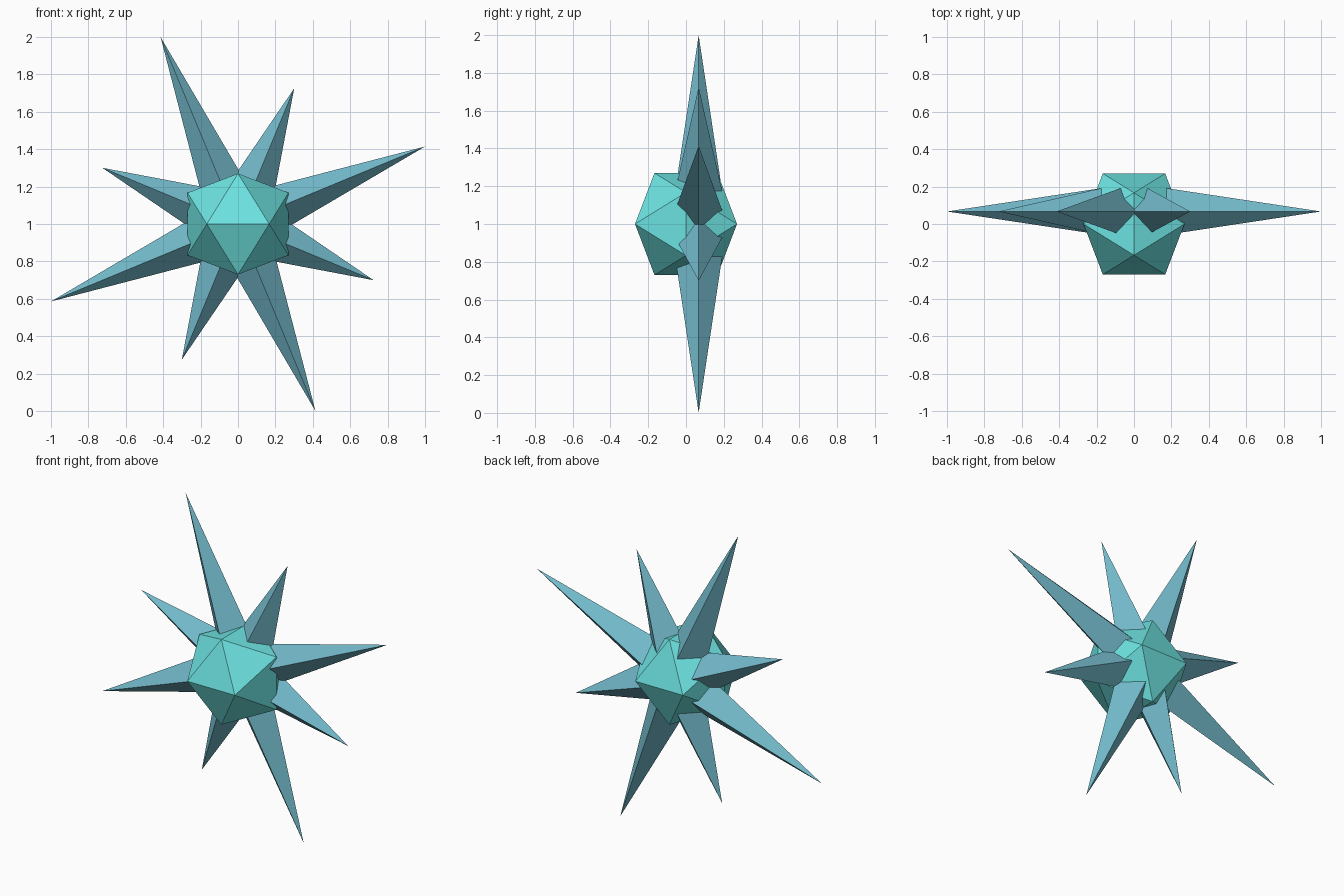
import bpy
import bmesh
import math
from mathutils import Matrix, Vector

CENTRE = Vector((0, 0, 1))
CORE = 0.27           # half size of the core
SPIKE_Y = 0.067       # spikes sit slightly behind the middle
SPIKE_BASE = 0.185    # distance from the axis to a spike's base
SPIKE_RADIUS = 0.125
LONG, SHORT = 1.082, 0.785

if "Cube" in bpy.data.objects:
    bpy.data.objects.remove(bpy.data.objects["Cube"], do_unlink=True)


def make_material(name, rgb):
    mat = bpy.data.materials.new(name)
    mat.use_nodes = True
    mat.diffuse_color = (*rgb, 1)
    mat.node_tree.nodes["Principled BSDF"].inputs["Base Color"].default_value = (*rgb, 1)
    return mat


def add_object(name, bm, mat):
    bmesh.ops.recalc_face_normals(bm, faces=bm.faces)
    mesh = bpy.data.meshes.new(name)
    bm.to_mesh(mesh)
    bm.free()
    mesh.materials.append(mat)
    obj = bpy.data.objects.new(name, mesh)
    bpy.context.collection.objects.link(obj)
    return obj


turquoise = make_material("bright turquoise", (0.15, 0.76, 0.745))
steel_blue = make_material("soft blue", (0.17, 0.485, 0.59))

# Core: icosahedron with an edge facing along each axis
bm = bmesh.new()
edge = CORE / ((1 + math.sqrt(5)) / 2)
for a in (-edge, edge):
    for b in (-CORE, CORE):
        for corner in ((a, b, 0), (0, a, b), (b, 0, a)):
            bm.verts.new(corner)
bmesh.ops.convex_hull(bm, input=bm.verts)
add_object("core", bm, turquoise).location = CENTRE

# Spikes: four-sided pyramids in a ring, alternately long and short
for i in range(8):
    angle = math.radians(22.5 + 45 * i)
    length = SHORT if i in (1, 3, 5, 7) else LONG
    bm = bmesh.new()
    bmesh.ops.create_cone(bm, cap_ends=True, segments=4, radius1=SPIKE_RADIUS,
                          radius2=0, depth=length - SPIKE_BASE)
    bmesh.ops.remove_doubles(bm, verts=bm.verts, dist=0.0001)
    # Put ridges on the front, back and both sides, whatever the start angle
    low = next(v for v in bm.verts if v.co.z < 0)
    square = Matrix.Rotation(-math.atan2(low.co.y, low.co.x), 4, 'Z')
    out = Matrix.Translation((0, 0, (length + SPIKE_BASE) / 2))
    turn = Matrix.Rotation(math.pi / 2 - angle, 4, 'Y')
    bmesh.ops.transform(bm, matrix=turn @ out @ square, verts=bm.verts)
    spike = add_object(f"spike_{i + 1}", bm, steel_blue)
    spike.location = CENTRE + Vector((0, SPIKE_Y, 0))
